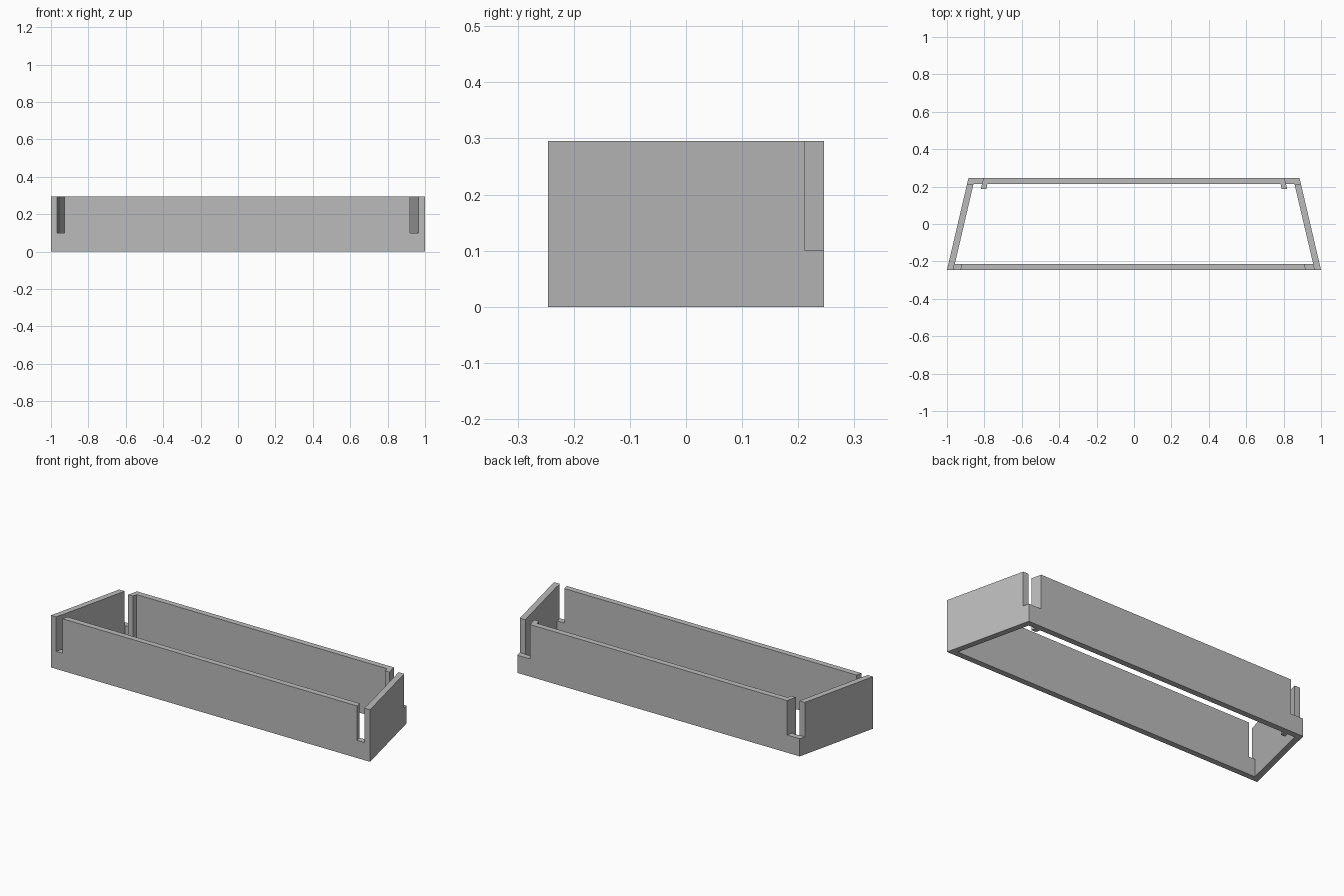
import bpy, bmesh

if "Cube" in bpy.data.objects:
    bpy.data.objects.remove(bpy.data.objects["Cube"])

H = 0.295          # frame height
D = 0.246          # half depth
T = 0.033          # wall thickness
STEP = 0.10        # height of the slot floors
SLOPE = 0.115 / (2 * D)   # inward lean of the side walls in plan

grey = bpy.data.materials.new("plain grey")
grey.diffuse_color = (0.5, 0.5, 0.5, 1)
grey.use_nodes = True
grey.node_tree.nodes["Principled BSDF"].inputs["Base Color"].default_value = grey.diffuse_color


def prism(name, outline, z0, z1):
    """Vertical prism from a plan outline."""
    bm = bmesh.new()
    face = bm.faces.new([bm.verts.new((x, y, z0)) for x, y in outline])
    top = bmesh.ops.extrude_face_region(bm, geom=[face])["geom"]
    for v in top:
        if isinstance(v, bmesh.types.BMVert):
            v.co.z = z1
    bmesh.ops.recalc_face_normals(bm, faces=bm.faces)
    mesh = bpy.data.meshes.new(name)
    bm.to_mesh(mesh)
    bm.free()
    obj = bpy.data.objects.new(name, mesh)
    bpy.context.collection.objects.link(obj)
    mesh.materials.append(grey)
    return obj


def cut(target, cutter):
    mod = target.modifiers.new("cut", "BOOLEAN")
    mod.operation = "DIFFERENCE"
    mod.solver = "EXACT"
    mod.object = cutter
    cutter.hide_render = True
    cutter.hide_set(True)


def lean(x, y, y_ref):
    """Distance from the middle at depth y, for a line parallel to a side wall."""
    return x - SLOPE * (y - y_ref)


# Trapezoid body
frame = prism("tray_frame", [(-1, -D), (1, -D), (0.885, D), (-0.885, D)], 0, H)

# Open middle, leaving a small rib near each end of the back wall
yi, yr = D - T, 0.187
inner = 1 - 0.0345
half = [(lean(inner, -yi, -D), -yi), (lean(inner, yi, -D), yi),
        (lean(0.819, yi, yr), yi), (0.819, yr),
        (0.790, yr), (lean(0.790, yi, yr), yi)]
cavity = half + [(-x, y) for x, y in reversed(half)]
cut(frame, prism("cavity_cutter", cavity, -0.1, H + 0.1))

for side, name, slot_in, slot_out in ((-1, "left", 0.928, 0.967), (1, "right", 0.919, 0.964)):
    # Slot through the front wall, parallel to the side wall
    y0, y1 = -D - 0.05, -yi + 0.002
    slot = [(side * lean(x, y, -D), y) for x, y in
            ((slot_in, y0), (slot_out, y0), (slot_out, y1), (slot_in, y1))]
    cut(frame, prism(name + "_front_slot_cutter", slot, STEP, H + 0.1))
    # Back corner notch, ending at the rib
    y0, y1 = yi - 0.001, D + 0.05
    notch = [(side * x, y) for x, y in
             ((lean(0.819, y0, yr), y0), (1.1, y0), (1.1, y1), (lean(0.819, y1, yr), y1))]
    cut(frame, prism(name + "_back_notch_cutter", notch, STEP, H + 0.1))

# Apply the cuts so the frame stands alone
bpy.context.view_layer.update()
graph = bpy.context.evaluated_depsgraph_get()
result = bpy.data.meshes.new_from_object(frame.evaluated_get(graph))
frame.modifiers.clear()
frame.data = result
for obj in list(bpy.data.objects):
    if obj is not frame and obj.name.endswith("_cutter"):
        bpy.data.objects.remove(obj)
